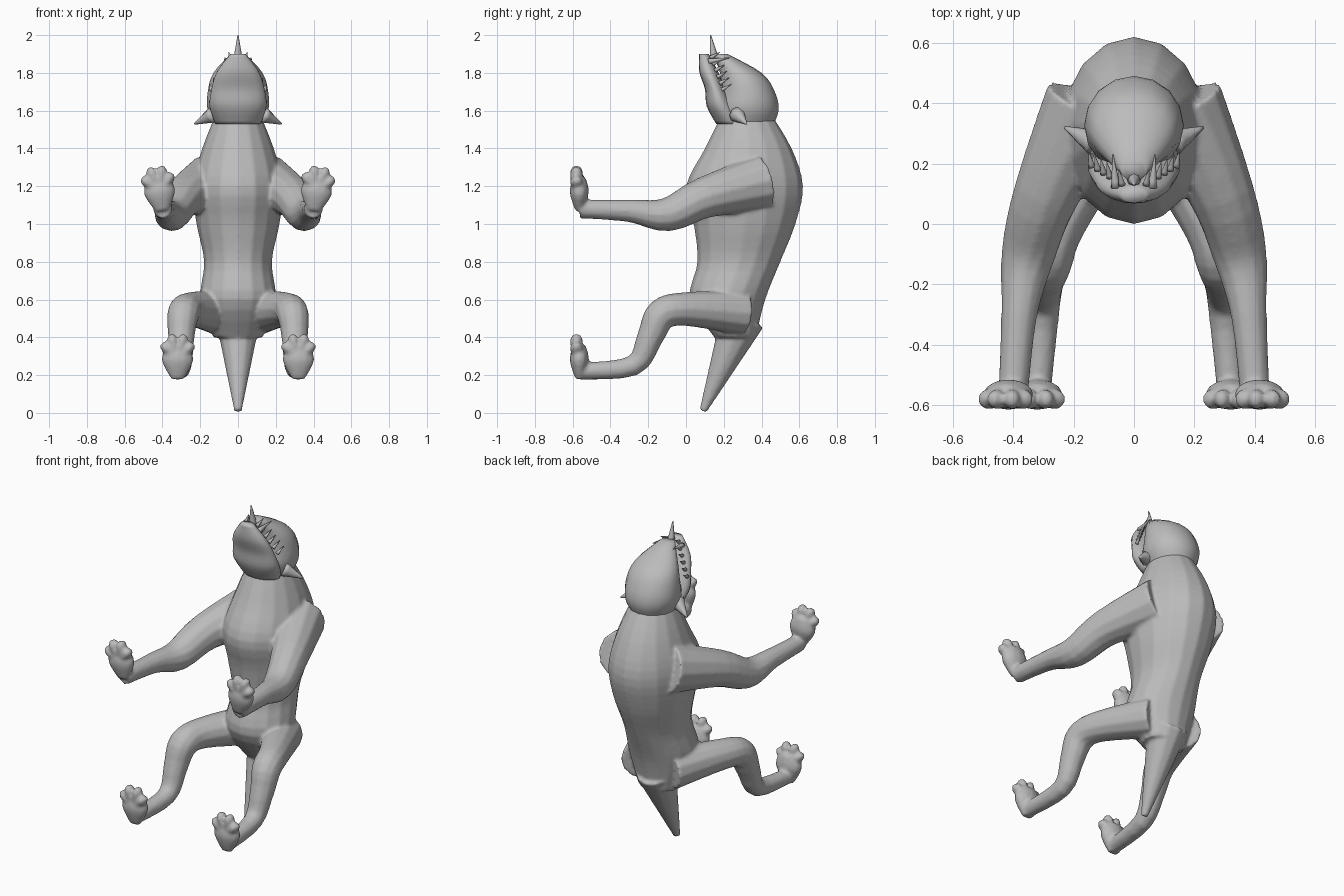
import bpy, bmesh, math
from mathutils import Vector

if "Cube" in bpy.data.objects:
    bpy.data.objects.remove(bpy.data.objects["Cube"])

colour = (.5, .5, .5, 1)
grey = bpy.data.materials.new("stone_grey")
grey.use_nodes = True
grey.diffuse_color = colour
grey.node_tree.nodes["Principled BSDF"].inputs["Base Color"].default_value = colour


def flowing(controls, steps=4):
    """Smooth run of vectors through a few control vectors."""
    last = len(controls) - 1
    result = []
    for i in range(last):
        start, end = controls[i], controls[i + 1]
        leave = (end - controls[max(i - 1, 0)]) / 2
        arrive = (controls[min(i + 2, last)] - start) / 2
        for step in range(steps):
            t = step / steps
            bend = t * (1 - t) * ((1 - t) * leave - t * arrive)
            result.append(start.lerp(end, t * t * (3 - 2 * t)) + bend)
    return result + [controls[last]]


def ellipse(bm, centre, across, deep, sides):
    """Ring of vertices around a centre."""
    angles = [math.tau * i / sides for i in range(sides)]
    return [bm.verts.new(centre + across * math.cos(a) + deep * math.sin(a)) for a in angles]


def bridge(bm, rings):
    """Skin a list of vertex rings and cap both ends."""
    sides = len(rings[0])
    for low, high in zip(rings, rings[1:]):
        for i in range(sides):
            j = (i + 1) % sides
            bm.faces.new((low[i], low[j], high[j], high[i]))
    bm.faces.new(rings[0])
    bm.faces.new(rings[-1])


def limb(bm, points, radii, depth=1, sides=12):
    """Tapered tube along a flowing path; depth flattens or thickens it."""
    run = flowing([Vector((*point, radius)) for point, radius in zip(points, radii)])
    rings = []
    for k, knot in enumerate(run):
        ahead, behind = run[min(k + 1, len(run) - 1)], run[max(k - 1, 0)]
        along = (ahead - behind).xyz.normalized()
        across = (Vector((1, 0, 0)) - along * along.x).normalized()
        deep = along.cross(across) * depth
        rings.append(ellipse(bm, knot.xyz, across * knot.w, deep * knot.w, sides))
    bridge(bm, rings)


def stack(bm, bottom, top, front, back, half_width):
    """Upright loft with evenly spaced levels."""
    gap = (top - bottom) / (len(front) - 1)
    levels = [Vector((bottom + gap * k, *level))
              for k, level in enumerate(zip(front, back, half_width))]
    rings = []
    for z, near, far, half in flowing(levels):
        centre = Vector((0, (near + far) / 2, z))
        rings.append(ellipse(bm, centre, Vector((half, 0, 0)), Vector((0, (far - near) / 2, 0)), 16))
    bridge(bm, rings)


def spike(bm, base, tip, radius):
    """Pointed cone for teeth and ears."""
    limb(bm, (base, tip), (radius, radius / 10), sides=8)


def mirrored(points, side):
    return [(x * side, y, z) for x, y, z in points]


def paw(bm, heel, lean, side):
    """Upright flattened palm with a fan of four toes."""
    def reach(start, distance, angle):
        return start + distance * Vector((math.sin(angle), 0, math.cos(angle)))

    heel = Vector(heel)
    middle = reach(heel, .1, lean)
    palm = (heel, middle, reach(middle, .08, lean))
    limb(bm, mirrored(palm, side), (.035, .085, .055), depth=.6)
    for finger in range(4):
        spread = finger - 1.5
        angle = lean + spread / 2
        length = .15 - .02 * abs(spread)
        toe = [reach(middle, length * part, angle) for part in (.4, .8, 1)]
        toe = [joint + Vector((0, -.015, 0)) for joint in toe]
        limb(bm, mirrored(toe, side), (.025, .028, .015), depth=1.2, sides=10)


def finish(bm, name):
    """Turn the gathered geometry into a smooth grey object."""
    bmesh.ops.recalc_face_normals(bm, faces=bm.faces)
    mesh = bpy.data.meshes.new(name)
    bm.to_mesh(mesh)
    bm.free()
    mesh.materials.append(grey)
    mesh.shade_smooth()
    part = bpy.data.objects.new(name, mesh)
    bpy.context.collection.objects.link(part)
    return part


# Torso and tail
body = bmesh.new()
stack(body, .4, 1.6,
      front=(.15, .02, .06, .04, 0, .1, .2),
      back=(.37, .42, .5, .58, .62, .56, .44),
      half_width=(.13, .2, .18, .22, .24, .19, .11))
limb(body, ((0, .3, .5), (0, .09, .01)), (.12, .02))

# Arms and legs with their paws
arm = ((.15, .4, 1.22), (.29, .1, 1.14), (.35, -.1, 1.05), (.38, -.3, 1.07), (.4, -.56, 1.08))
leg = ((.1, .3, .53), (.25, 0, .55), (.29, -.13, .52), (.3, -.19, .4), (.3, -.28, .25), (.32, -.56, .22))
for side in (1, -1):
    limb(body, mirrored(arm, side), (.15, .11, .09, .06, .05))
    limb(body, mirrored(leg, side), (.12, .09, .085, .07, .055, .045))
    paw(body, (.4, -.565, 1.07), .15, side)
    paw(body, (.32, -.565, .18), 0, side)

# Fuse the overlapping shapes into one skin
skin = finish(body, "body")
fuse = skin.modifiers.new("fuse", "REMESH")
fuse.mode = "VOXEL"
fuse.voxel_size = .01
fuse.use_smooth_shade = True
relax = skin.modifiers.new("relax", "SMOOTH")
relax.iterations = 4

# Skull behind, jaw in front, muzzle pointing up
skull = bmesh.new()
stack(skull, 1.5, 1.9,
      front=(.2, .16, .18, .18, .14),
      back=(.45, .49, .47, .4, .22),
      half_width=(.11, .16, .16, .13, .04))
finish(skull, "skull")
jaw = bmesh.new()
stack(jaw, 1.53, 1.9,
      front=(.16, .11, .1, .07, .07),
      back=(.32, .26, .21, .17, .12),
      half_width=(.12, .15, .14, .11, .04))
finish(jaw, "jaw")

# Ears, tusks and the row of teeth along each side of the mouth
ears, teeth = bmesh.new(), bmesh.new()
spike(teeth, (0, .15, 1.87), (0, .13, 2), .025)
for side in (1, -1):
    spike(ears, (.13 * side, .27, 1.58), (.23 * side, .32, 1.53), .045)
    spike(teeth, (.06 * side, .12, 1.86), (.07 * side, .23, 1.88), .016)
    for k in range(6):
        along = k / 5
        base = Vector((side * (.04 + .1 * along), .13 + .06 * along, 1.88 - .17 * along))
        spike(teeth, base, base + Vector((.01 * side, .05, .03)), .012)
finish(ears, "ears")
finish(teeth, "teeth")
